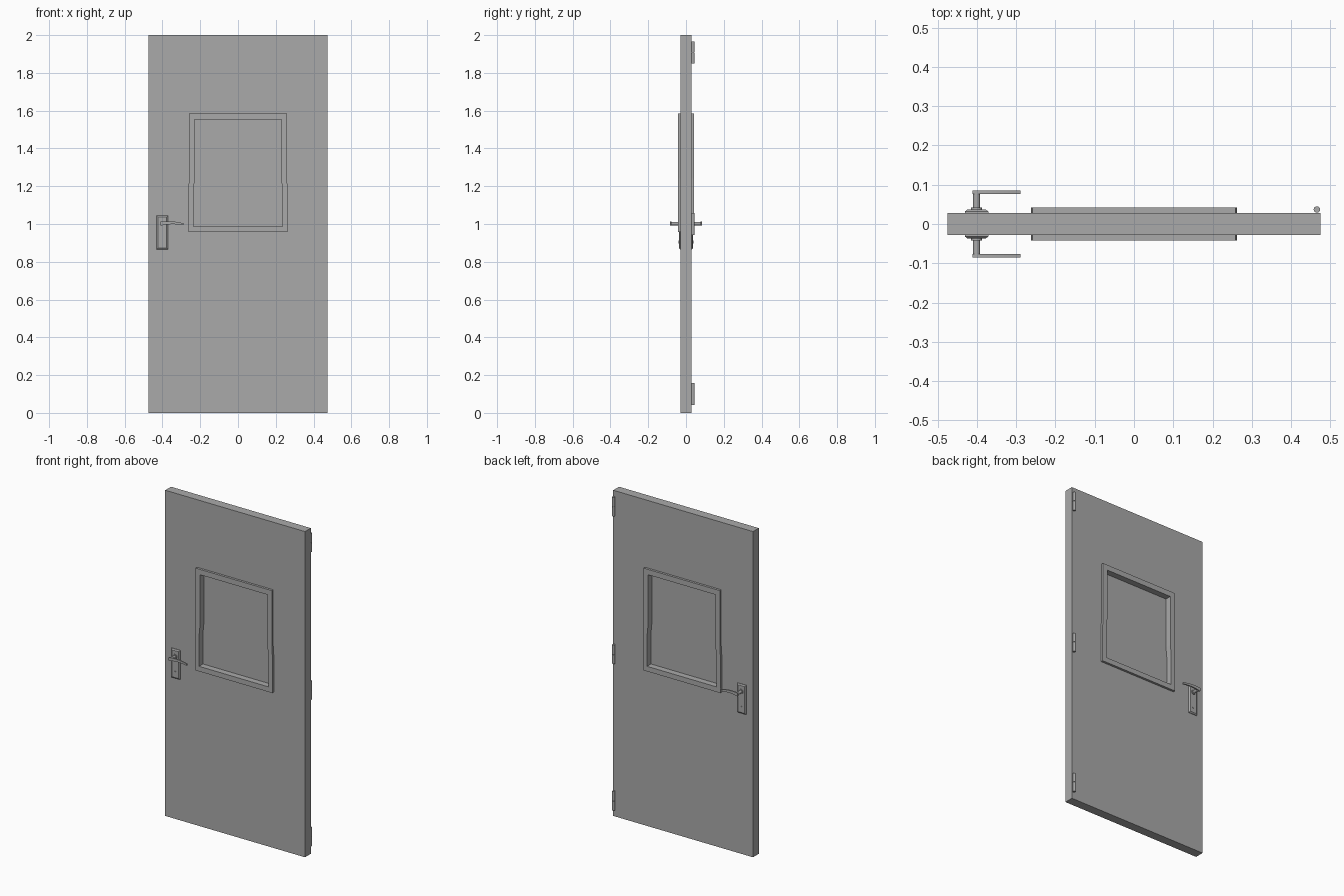
import bpy, bmesh, math

if "Cube" in bpy.data.objects:
    bpy.data.objects.remove(bpy.data.objects["Cube"])

grey = bpy.data.materials.new("plain_grey")
grey.use_nodes = True
COLOUR = (0.4, 0.4, 0.4, 1)
grey.diffuse_color = COLOUR
grey.node_tree.nodes["Principled BSDF"].inputs["Base Color"].default_value = COLOUR


def finish(name, bm, smooth=False):
    bmesh.ops.recalc_face_normals(bm, faces=bm.faces)
    mesh = bpy.data.meshes.new(name)
    bm.to_mesh(mesh)
    bm.free()
    mesh.materials.append(grey)
    obj = bpy.data.objects.new(name, mesh)
    bpy.context.collection.objects.link(obj)
    if smooth:
        bpy.ops.object.select_all(action='DESELECT')
        obj.select_set(True)
        bpy.context.view_layer.objects.active = obj
        bpy.ops.object.shade_smooth_by_angle(angle=math.radians(35))
    return obj


def skin(bm, rings, closed=False):
    """Bridge equal rings of points; cap the ends or join them in a loop."""
    rows = [[bm.verts.new(p) for p in r] for r in rings]
    n = len(rows[0])
    pairs = list(zip(rows, rows[1:]))
    if closed:
        pairs.append((rows[-1], rows[0]))
    for a, b in pairs:
        for i in range(n):
            j = (i + 1) % n
            bm.faces.new((a[i], a[j], b[j], b[i]))
    if not closed:
        bm.faces.new(rows[0])
        bm.faces.new(rows[-1])


def at_y(outline, y):
    return [(x, y, z) for x, z in outline]


def outline(top_half, low_half, z0, z1):
    """Opening outline whose sides step outward a little near mid height."""
    right = [(low_half, z0), (low_half, 1.18), (top_half, 1.24), (top_half, z1)]
    return right + [(-x, z) for x, z in reversed(right)]


def panel_with_hole(name, outer, inner, y0, y1):
    bm = bmesh.new()
    skin(bm, [at_y(outer, y0), at_y(outer, y1), at_y(inner, y1), at_y(inner, y0)], True)
    return finish(name, bm)


def cylinder_y(bm, x, z, radius, y0, y1, sides=20):
    ring = [(x + radius * math.cos(2 * math.pi * i / sides),
             z + radius * math.sin(2 * math.pi * i / sides)) for i in range(sides)]
    skin(bm, [at_y(ring, y0), at_y(ring, y1)])


# Door leaf, window surround and recessed pane
T = 0.028
opening = outline(0.229, 0.235, 0.988, 1.552)
panel_with_hole("door_leaf", outline(0.475, 0.475, 0, 2), opening, -T, T)
for side, s in (("front", -1), ("back", 1)):
    panel_with_hole(side + "_window_frame", outline(0.259, 0.263, 0.957, 1.585),
                    opening, s * T, s * 0.042)
bm = bmesh.new()
skin(bm, [at_y(opening, -0.004), at_y(opening, 0.004)])
finish("window_pane", bm)


def rectangle(cx, cz, w, h):
    return [(cx + sx * w / 2, cz + sz * h / 2)
            for sx, sz in ((-1, -1), (1, -1), (1, 1), (-1, 1))]


# Handles on both faces
HX = -0.401
for side, s in (("front", -1), ("back", 1)):
    bm = bmesh.new()
    skin(bm, [at_y(rectangle(HX, 0.955, w, h), s * y) for w, h, y in
              ((0.06, 0.179, T), (0.06, 0.179, 0.032), (0.046, 0.165, 0.037))])
    finish(side + "_handle_plate", bm)

    bm = bmesh.new()
    cylinder_y(bm, HX, 1.002, 0.014, s * 0.036, s * 0.042)
    cylinder_y(bm, HX, 1.002, 0.009, s * 0.041, s * 0.08)
    finish(side + "_handle_spindle", bm, True)

    bm = bmesh.new()
    cylinder_y(bm, HX, 0.905, 0.007, s * 0.036, s * 0.039)
    finish(side + "_keyhole", bm, True)

    # Gently arched lever, tapering to its tip
    bm = bmesh.new()
    rings = []
    for i in range(9):
        t = i / 8
        x = -0.411 + 0.122 * t
        z = 1.002 + 0.006 * math.sin(math.pi * t) - 0.003 * t
        h = 0.010 - 0.005 * t
        rings.append([(x, s * 0.077, z - h), (x, s * 0.085, z - h),
                      (x, s * 0.085, z + h), (x, s * 0.077, z + h)])
    skin(bm, rings)
    finish(side + "_handle_lever", bm, True)

# Barrel hinges along the back edge
for place, cz in (("lower", 0.1), ("middle", 1.0), ("upper", 1.907)):
    bm = bmesh.new()
    for z0, z1, r in ((-0.058, -0.001, 0.0082), (0.001, 0.058, 0.0082), (-0.057, 0.057, 0.006)):
        rings = [[(0.466 + r * math.cos(2 * math.pi * i / 20),
                   0.037 + r * math.sin(2 * math.pi * i / 20), cz + z)
                  for i in range(20)] for z in (z0, z1)]
        skin(bm, rings)
    finish(place + "_hinge", bm, True)
